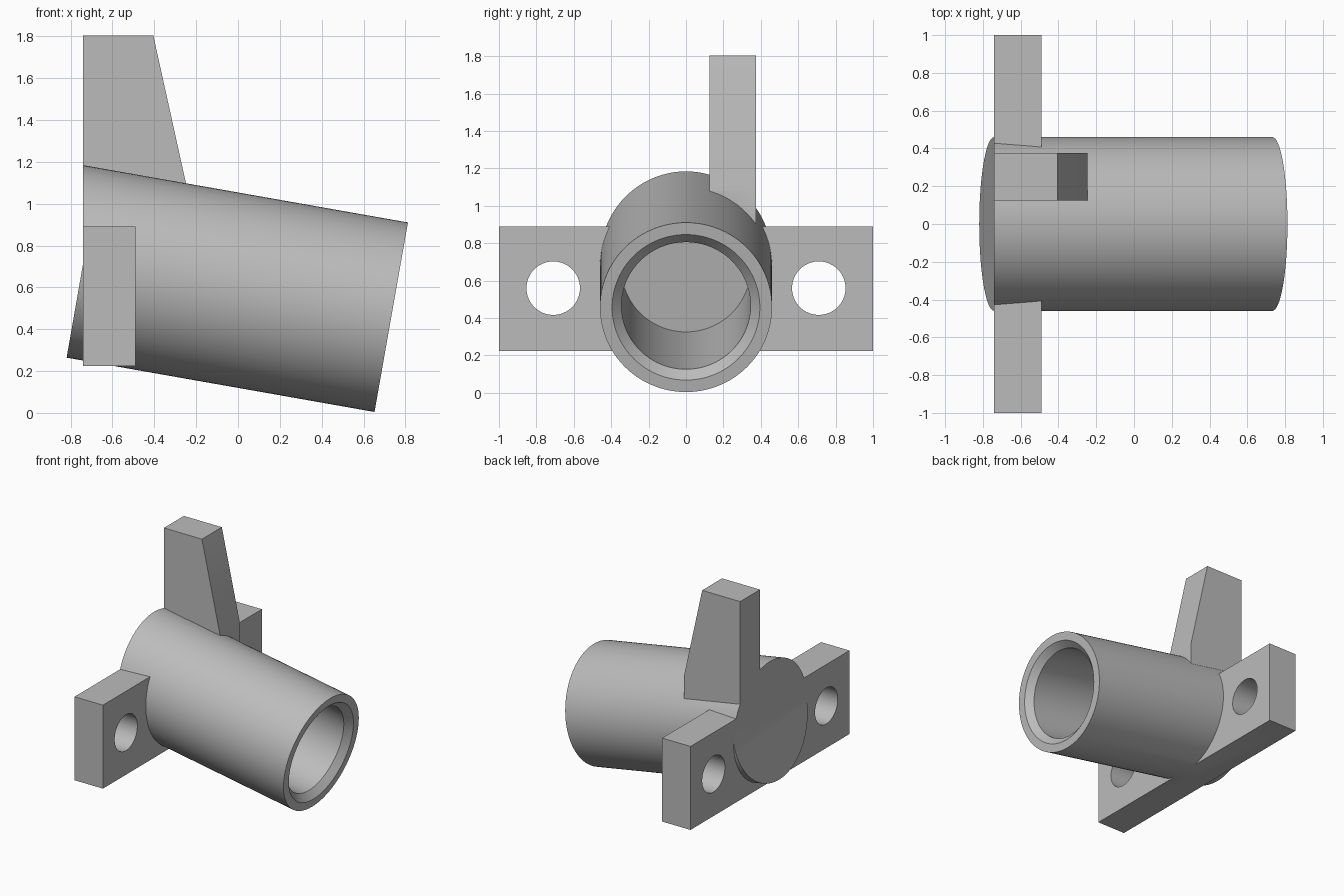
import bpy
import bmesh
import math
from mathutils import Matrix, Vector

cube = bpy.data.objects.get("Cube")
if cube:
    bpy.data.objects.remove(cube, do_unlink=True)

TILT = math.radians(10)
BACK, FRONT = -0.74, -0.49               # flange faces along x
LENGTH, RADIUS = 1.494, 0.46             # barrel size
MOUTH = Vector((0.7325, 0, 0.4575))      # centre of the open end
INWARD = Vector((-math.cos(TILT), 0, math.sin(TILT)))

grey = bpy.data.materials.new("plain grey")
grey.use_nodes = True
grey.diffuse_color = (0.5, 0.5, 0.5, 1)
grey.node_tree.nodes["Principled BSDF"].inputs["Base Color"].default_value = (0.5, 0.5, 0.5, 1)


def make(name, bm):
    bmesh.ops.recalc_face_normals(bm, faces=bm.faces)
    mesh = bpy.data.meshes.new(name)
    bm.to_mesh(mesh)
    bm.free()
    mesh.materials.append(grey)
    obj = bpy.data.objects.new(name, mesh)
    bpy.context.collection.objects.link(obj)
    return obj


def prism(name, outline, y0, y1):
    """Extrude an x-z outline along y."""
    bm = bmesh.new()
    face = bm.faces.new([bm.verts.new((x, y0, z)) for x, z in outline])
    out = bmesh.ops.extrude_face_region(bm, geom=[face])["geom"]
    bmesh.ops.translate(bm, vec=(0, y1 - y0, 0),
                        verts=[v for v in out if isinstance(v, bmesh.types.BMVert)])
    return make(name, bm)


def rod(name, start, direction, profile, segments=96):
    """Solid of revolution: (distance, radius) pairs along a direction."""
    bm = bmesh.new()
    rot = direction.to_track_quat('Z', 'Y').to_matrix().to_4x4()
    place = Matrix.Translation(start) @ rot
    rings = []
    for dist, rad in profile:
        angles = [math.tau * i / segments for i in range(segments)]
        rings.append([bm.verts.new(place @ Vector((rad * math.cos(a), rad * math.sin(a), dist)))
                      for a in angles])
    for low, high in zip(rings, rings[1:]):
        for i in range(segments):
            j = (i + 1) % segments
            bm.faces.new((low[i], low[j], high[j], high[i]))
    bm.faces.new(rings[0])
    bm.faces.new(rings[-1])
    return make(name, bm)


def combine(target, tool, operation):
    mod = target.modifiers.new(operation.lower(), 'BOOLEAN')
    mod.operation, mod.solver, mod.object = operation, 'EXACT', tool
    tool.hide_render = True
    bpy.context.view_layer.update()
    graph = bpy.context.evaluated_depsgraph_get()
    mesh = bpy.data.meshes.new_from_object(target.evaluated_get(graph))
    target.modifiers.clear()
    target.data = mesh
    bpy.data.objects.remove(tool, do_unlink=True)


# Tilted barrel; its upper back is filled out to the flange plane
body = rod("mounted_barrel", MOUTH, INWARD, [(0, RADIUS), (LENGTH + 0.3, RADIUS)])
pivot = MOUTH + INWARD * LENGTH
drop = 1.0
low = (pivot.x - drop * math.tan(TILT), pivot.z - drop)
combine(body, prism("back_trim", [(BACK, 2), (BACK, pivot.z), low, (-2, low[1]), (-2, 2)], -1, 1),
        'DIFFERENCE')

# Flange plate across the back
flange = prism("flange", [(BACK, 0.225), (FRONT, 0.225), (FRONT, 0.89), (BACK, 0.89)], -1, 1)
for side in (-1, 1):
    hole = rod("bolt_hole", Vector((-1, side * 0.71, 0.56)), Vector((1, 0, 0)),
               [(0, 0.143), (1, 0.143)], 64)
    combine(flange, hole, 'DIFFERENCE')
combine(body, flange, 'UNION')

# Tapered upright fin, off centre
fin = prism("fin", [(BACK, 0.8), (-0.245, 0.8), (-0.245, 1.08), (-0.405, 1.805), (BACK, 1.805)],
            0.125, 0.375)
combine(body, fin, 'UNION')

# Blind bore with a chamfered mouth
bore = rod("bore", MOUTH, INWARD, [(-0.05, 0.445), (0.05, 0.345), (1.2, 0.345)])
combine(body, bore, 'DIFFERENCE')

# Smooth round walls, crisp edges
bpy.ops.object.select_all(action='DESELECT')
body.select_set(True)
bpy.context.view_layer.objects.active = body
bpy.ops.object.shade_smooth_by_angle(angle=math.radians(20))
